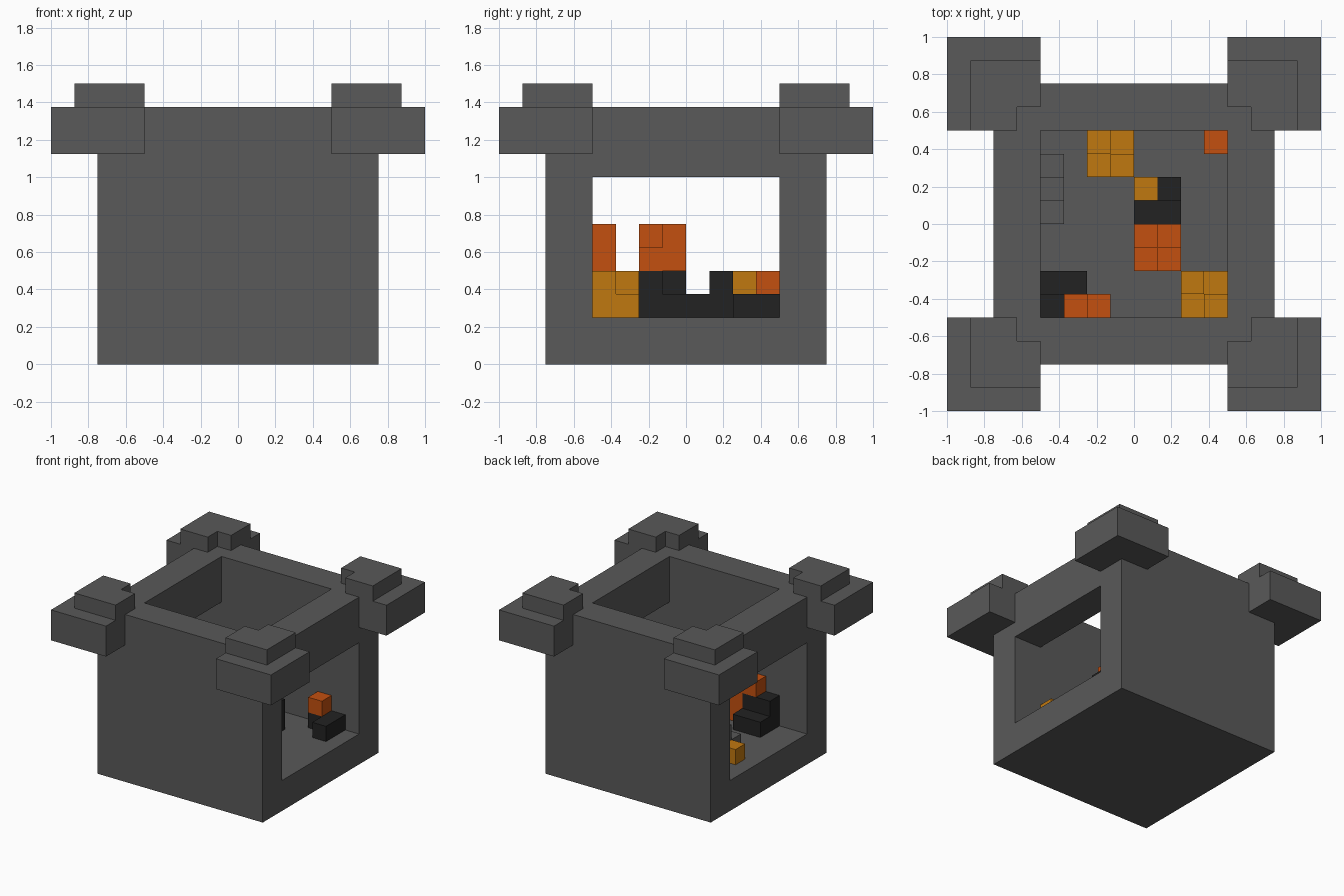
import bpy, bmesh

if "Cube" in bpy.data.objects:
    bpy.data.objects.remove(bpy.data.objects["Cube"])

U = 0.125  # grid unit of the blocky style


def material(name, rgb):
    m = bpy.data.materials.new(name)
    m.use_nodes = True
    m.diffuse_color = (*rgb, 1)
    bsdf = m.node_tree.nodes["Principled BSDF"]
    bsdf.inputs["Base Color"].default_value = (*rgb, 1)
    bsdf.inputs["Roughness"].default_value = 0.9
    return m


STONE = material("stone grey", (0.100, 0.100, 0.100))
COAL = material("coal black", (0.016, 0.016, 0.016))
EMBER = material("ember orange", (0.546, 0.080, 0.005))
FLAME = material("flame amber", (0.527, 0.188, 0.005))


def prism(name, outline, z0, z1, mat):
    """Extrude a flat outline from z0 up to z1."""
    bm = bmesh.new()
    face = bm.faces.new([bm.verts.new((x, y, z0)) for x, y in outline])
    top = bmesh.ops.extrude_face_region(bm, geom=[face])["geom"]
    bmesh.ops.translate(bm, vec=(0, 0, z1 - z0),
                        verts=[v for v in top if isinstance(v, bmesh.types.BMVert)])
    bmesh.ops.recalc_face_normals(bm, faces=bm.faces)
    mesh = bpy.data.meshes.new(name)
    bm.to_mesh(mesh)
    bm.free()
    mesh.materials.append(mat)
    ob = bpy.data.objects.new(name, mesh)
    bpy.context.collection.objects.link(ob)
    return ob


def box(name, x0, x1, y0, y1, z0, z1, mat=STONE):
    return prism(name, [(x0, y0), (x1, y0), (x1, y1), (x0, y1)], z0, z1, mat)


def lump(name, mat, i, j, k, ni=1, nj=1, nk=1):
    """Block in grid units, counted from the corner of the hearth floor."""
    x, y, z = i * U - 0.5, j * U - 0.5, k * U + 0.25
    return box(name, x, x + ni * U, y, y + nj * U, z, z + nk * U, mat)


# Hearth shell: solid front and back, large openings on both sides, open top
box("base", -0.75, 0.75, -0.75, 0.75, 0, 0.25)
box("front_wall", -0.75, 0.75, -0.75, -0.5, 0.25, 1.375)
box("back_wall", -0.75, 0.75, 0.5, 0.75, 0.25, 1.375)
box("left_lintel", 0.5, 0.75, -0.5, 0.5, 1.0, 1.375)
box("right_lintel", -0.75, -0.5, -0.5, 0.5, 1.0, 1.375)

# Corner brackets with a notched cap on each
bracket = [(0.5, 0.75), (0.75, 0.75), (0.75, 0.5), (1, 0.5), (1, 1), (0.5, 1)]
cap = [(0.5, 0.625), (0.625, 0.625), (0.625, 0.5), (0.875, 0.5), (0.875, 0.875), (0.5, 0.875)]
for sx, side in ((1, "left"), (-1, "right")):
    for sy, end in ((-1, "front"), (1, "back")):
        for part, pts, z0, z1 in (("bracket", bracket, 1.125, 1.375), ("cap", cap, 1.375, 1.5)):
            prism(f"{end}_{side}_{part}", [(sx * x, sy * y) for x, y in pts], z0, z1, STONE)


def stepped_pile(name, mat, i, j, k, flip=False):
    """Two by two slab with two diagonal blocks on top."""
    lump(name + "_slab", mat, i, j, k, 2, 2)
    for n in (0, 1):
        lump(f"{name}_top_{n + 1}", mat, i + n, j + (n if flip else 1 - n), k + 1)


# Piles in the hearth
stepped_pile("amber_pile_front", FLAME, 6, 0, 0)
stepped_pile("amber_pile_back", FLAME, 2, 6, 0)
stepped_pile("coal_pile_middle", COAL, 4, 2, 0)
stepped_pile("ember_pile_middle", EMBER, 4, 2, 2, flip=True)

# Middle coal with a small flame on it
lump("middle_coal", COAL, 4, 4, 0, 2, 2)
lump("middle_coal_top", COAL, 5, 5, 1)
lump("middle_flame", FLAME, 4, 5, 1)

# Front right coal stack with embers
lump("corner_coal", COAL, 0, 0, 0, 2, 2)
lump("corner_coal_top", COAL, 0, 0, 1, 2)
lump("corner_ember_low", EMBER, 1, 0, 2)
lump("corner_ember_tall", EMBER, 2, 0, 0, 1, 1, 4)

# Coal on the left sill and the ember beside it
lump("sill_coal", COAL, 8, 6, 0, 1, 2)
lump("back_coal", COAL, 7, 7, 0)
lump("back_ember", EMBER, 7, 7, 1)

# Stone rubble along the right opening, with a flame on the sill
lump("rubble", STONE, 0, 4, 0, 1, 3)
lump("rubble_top", STONE, 0, 5, 1)
lump("sill_flame", FLAME, -1, 5, 0)
